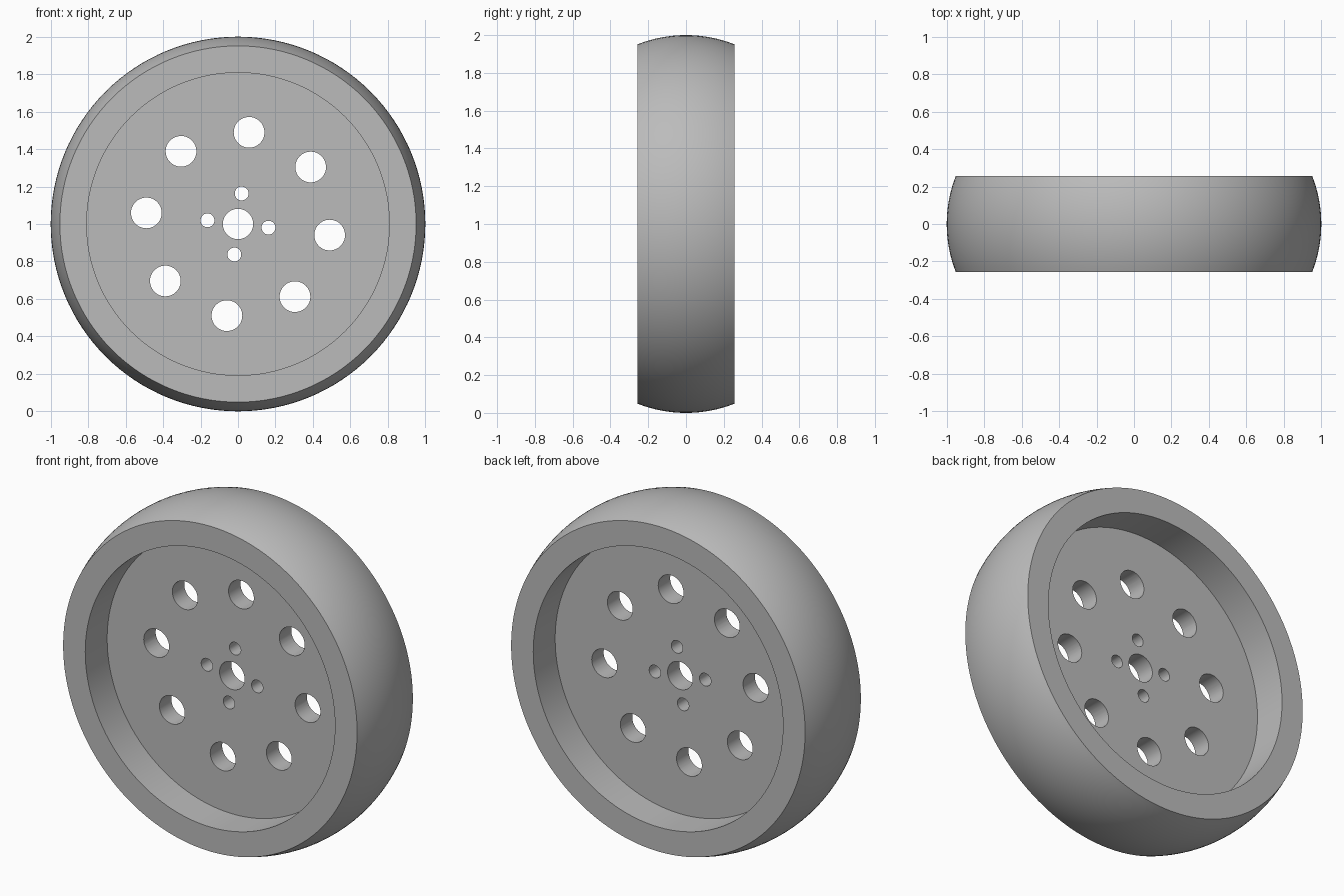
import bpy, bmesh
from math import sin, cos, asin, pi, radians
from mathutils import Matrix, Vector

cube = bpy.data.objects.get("Cube")
if cube:
    bpy.data.objects.remove(cube, do_unlink=True)

HALF_W, WEB = 0.2575, 0.055           # half widths of tread and web
RIM_R, RECESS_R, BORE_R = 0.951, 0.808, 0.081
SEGMENTS, TURN = 128, radians(6.9)    # TURN tilts the hole pattern
CENTRE = Vector((0, 0, 1))

grey = bpy.data.materials.new("plain grey")
grey.use_nodes = True
colour = (0.5, 0.5, 0.5, 1)
grey.diffuse_color = colour
grey.node_tree.nodes["Principled BSDF"].inputs["Base Color"].default_value = colour


def add_object(name, bm):
    bmesh.ops.recalc_face_normals(bm, faces=bm.faces)
    mesh = bpy.data.meshes.new(name)
    bm.to_mesh(mesh)
    bm.free()
    mesh.materials.append(grey)
    obj = bpy.data.objects.new(name, mesh)
    bpy.context.collection.objects.link(obj)
    return obj


# Wheel: crowned tread, rim faces and recessed web, as (radius, y) profile
sag = 1 - RIM_R
crown = (HALF_W ** 2 + sag ** 2) / (2 * sag)
sweep = asin(HALF_W / crown)
steps = 16
arc = [(1 - crown + crown * cos(a), crown * sin(a))
       for a in (sweep * (2 * i / steps - 1) for i in range(steps + 1))]
side = [(BORE_R, WEB), (RECESS_R, WEB), (RECESS_R, HALF_W)]
profile = [(r, -y) for r, y in side] + arc + side[::-1]

bm = bmesh.new()
rings = []
for s in range(SEGMENTS):
    a = 2 * pi * s / SEGMENTS
    rings.append([bm.verts.new(CENTRE + Vector((r * sin(a), y, r * cos(a))))
                  for r, y in profile])
for s in range(SEGMENTS):
    a, b = rings[s - 1], rings[s]
    for i in range(len(profile)):
        bm.faces.new((a[i - 1], a[i], b[i], b[i - 1]))
wheel = add_object("wheel", bm)

# Hole cutters: outer ring of eight, inner ring of four
bm = bmesh.new()
for count, ring_r, hole_r in ((8, 0.493, 0.082), (4, 0.164, 0.037)):
    for i in range(count):
        a = TURN + 2 * pi * i / count
        spot = CENTRE + Vector((ring_r * sin(a), 0, ring_r * cos(a)))
        bmesh.ops.create_cone(
            bm, cap_ends=True, segments=48, radius1=hole_r, radius2=hole_r, depth=0.3,
            matrix=Matrix.Translation(spot) @ Matrix.Rotation(pi / 2, 4, 'X'))
cutter = add_object("hole_cutter", bm)
cutter.hide_render = True

cut = wheel.modifiers.new("holes", 'BOOLEAN')
cut.operation = 'DIFFERENCE'
cut.solver = 'EXACT'
cut.object = cutter
bpy.ops.object.select_all(action='DESELECT')
wheel.select_set(True)
bpy.context.view_layer.objects.active = wheel
bpy.ops.object.modifier_apply(modifier=cut.name)
bpy.data.objects.remove(cutter, do_unlink=True)
bpy.ops.object.shade_smooth_by_angle(angle=radians(30))
